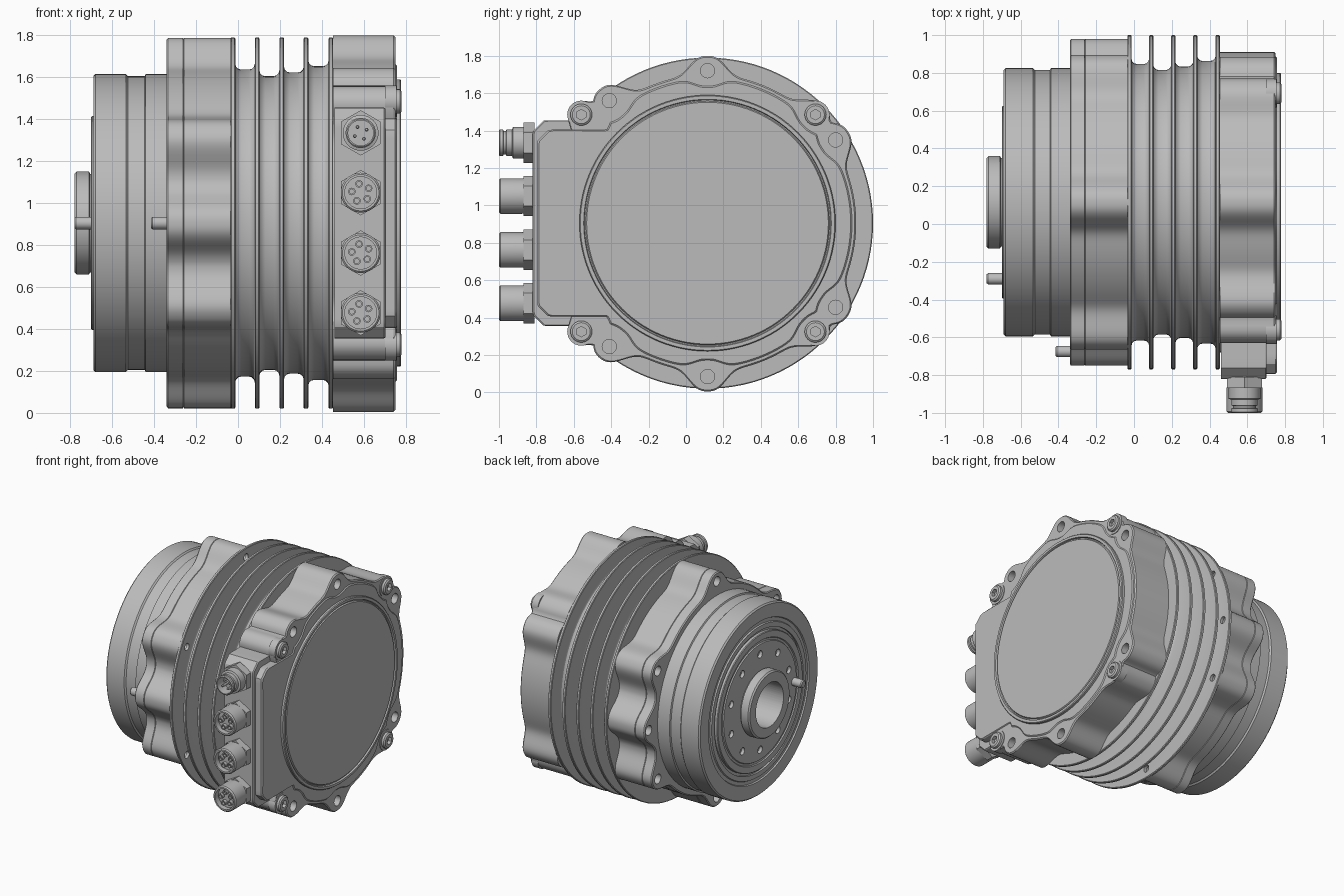
import bpy, bmesh, math
from math import sin, cos, pi, radians
from mathutils import Matrix, Vector

CY, CZ = 0.115, 0.905      # the main axis runs along x through this point

if "Cube" in bpy.data.objects:
    bpy.data.objects.remove(bpy.data.objects["Cube"], do_unlink=True)

metal = bpy.data.materials.new("grey_metal")
metal.use_nodes = True
metal.diffuse_color = (0.5, 0.5, 0.5, 1)
metal.node_tree.nodes["Principled BSDF"].inputs["Base Color"].default_value = (0.5, 0.5, 0.5, 1)
parts = []


def finish(name, bm):
    bmesh.ops.remove_doubles(bm, verts=bm.verts, dist=1e-5)
    bmesh.ops.recalc_face_normals(bm, faces=bm.faces)
    mesh = bpy.data.meshes.new(name)
    bm.to_mesh(mesh)
    bm.free()
    mesh.materials.append(metal)
    ob = bpy.data.objects.new(name, mesh)
    bpy.context.collection.objects.link(ob)
    parts.append(ob)
    return ob


def skin(bm, rings, capped=False):
    """Join successive rings of points with quads."""
    loops = [[bm.verts.new(p) for p in ring] for ring in rings]
    n = len(loops[0])
    for a, b in zip(loops, loops[1:]):
        for i in range(n):
            j = (i + 1) % n
            bm.faces.new((a[i], a[j], b[j], b[i]))
    if capped:
        bm.faces.new(loops[0])
        bm.faces.new(loops[-1])


def on_axis(x, r, t):
    return (x, CY + r * cos(t), CZ + r * sin(t))


def lathe(name, profile, n=112):
    """Turn (x, radius) points about the main axis."""
    bm = bmesh.new()
    skin(bm, [[on_axis(x, r, 2 * pi * i / n) for i in range(n)] for x, r in profile])
    bmesh.ops.dissolve_degenerate(bm, dist=1e-5, edges=bm.edges)
    return finish(name, bm)


def prism(name, radius, layers, n=360):
    """Stack (x, inset) layers of a polar outline."""
    bm = bmesh.new()
    ts = [2 * pi * i / n for i in range(n)]
    skin(bm, [[on_axis(x, radius(t) - inset, t) for t in ts] for x, inset in layers], True)
    return finish(name, bm)


def turned(name, spots, profile, axis, n=24):
    """Small turned solids: (distance, radius) profile along an axis at each spot."""
    bm = bmesh.new()
    rot = Vector((0, 0, 1)).rotation_difference(Vector(axis)).to_matrix()
    for s in spots:
        skin(bm, [[Vector(s) + rot @ Vector((r * cos(2 * pi * i / n), r * sin(2 * pi * i / n), d))
                   for i in range(n)] for d, r in profile], True)
    return finish(name, bm)


def cut(ob, spots, radius, depth, axis, n=24):
    """Drill holes into a part."""
    tool = turned("cutter", spots, [(0, radius), (depth, radius)], axis, n)
    tool.hide_render = True
    mod = ob.modifiers.new("holes", 'BOOLEAN')
    mod.operation, mod.solver, mod.object = 'DIFFERENCE', 'EXACT', tool
    dg = bpy.context.evaluated_depsgraph_get()
    ob.data = bpy.data.meshes.new_from_object(ob.evaluated_get(dg))
    ob.modifiers.clear()
    parts.remove(tool)
    bpy.data.objects.remove(tool, do_unlink=True)


def bumps(base, lobes, width):
    """Circle with smooth lobes given as (angle, tip radius)."""
    def radius(t):
        grow = [(tip - base) * math.exp(-(abs(math.remainder(t - a, 2 * pi)) / width) ** 2.6)
                for a, tip in lobes]
        return base + (max(grow) if lobes[0][1] > base else min(grow))
    return radius


def with_box(radius, depth, half):
    """Add a square shoulder on the -y side of an outline."""
    def joined(t):
        c, s = -cos(t), abs(sin(t))
        if c <= 0.05:
            return radius(t)
        return max(radius(t), min(depth / c, half / max(s, 1e-6), (depth + half - 0.06) / (c + s)))
    return joined


# --- gearbox end: stepped drum, rotor face and hollow hub
lathe("gearbox_drum", [(-0.03, 0), (-0.03, 0.71), (-0.44, 0.71), (-0.445, 0.7), (-0.525, 0.7),
                       (-0.535, 0.71), (-0.68, 0.71), (-0.69, 0.7), (-0.69, 0.6), (-0.68, 0.595),
                       (-0.68, 0.57), (-0.69, 0.565), (-0.69, 0.53), (-0.675, 0.53), (-0.675, 0)])
rotor = lathe("rotor_face", [(-0.3, 0), (-0.3, 0.51), (-0.695, 0.51), (-0.7, 0.505), (-0.7, 0.46),
                             (-0.692, 0.455), (-0.692, 0.44), (-0.7, 0.435), (-0.7, 0)])
cut(rotor, [on_axis(-0.72, 0.36, radians(18 + 36 * k)) for k in range(10)], 0.027, 0.12, (1, 0, 0))
hub = lathe("output_hub", [(-0.69, 0), (-0.69, 0.235), (-0.705, 0.235), (-0.71, 0.245), (-0.77, 0.245),
                           (-0.78, 0.235), (-0.78, 0)])
for ob in (hub, rotor, bpy.data.objects["gearbox_drum"]):
    cut(ob, [(-0.9, CY, CZ)], 0.165, 0.85, (1, 0, 0), 64)
turned("locating_pins", [on_axis(-0.78, 0.405, pi), on_axis(-0.415, 0.79, pi)],
       [(0, 0.024), (0.008, 0.03), (0.1, 0.03)], (1, 0, 0))

# --- scalloped mounting flange with bolt holes
lobe_angles = [radians(a) for a in (90, 30, 0, -30, -90, 150, 180, 210)]
flange = prism("mounting_flange",
               bumps(0.755, [(a, 0.865 if abs(sin(a)) < 0.1 else 0.883) for a in lobe_angles], 0.15),
               [(-0.34, 0.008), (-0.333, 0), (-0.263, 0), (-0.26, 0.005), (-0.257, 0), (-0.03, 0)])
bolt_spots = [on_axis(-0.36, 0.815, a) for a in lobe_angles if abs(a - pi) > 0.1]
cut(flange, bolt_spots, 0.036, 0.4, (1, 0, 0))

# --- finned motor casing with filleted fin roots
profile = [(-0.035, 0)]
fin_x = [-0.035, 0.08, 0.197, 0.313, 0.432]
roots = [0.732, 0.7, 0.718, 0.748]
for k, x in enumerate(fin_x):
    end = x + 0.022
    profile += [(x, 0.88), (x + 0.004, 0.885), (end - 0.004, 0.885), (end, 0.88)]
    if k < len(roots):
        r, f, nxt = roots[k], 0.028, fin_x[k + 1]
        arc = [(f * (1 - cos(a)), f * (1 - sin(a))) for a in (0, pi / 6, pi / 3, pi / 2)]
        profile += [(end + dx, r + dr) for dx, dr in arc]
        profile += [(nxt - dx, r + dr) for dx, dr in reversed(arc)]
profile += [(0.454, 0)]
casing = lathe("finned_casing", profile)
cut(casing, bolt_spots, 0.026, 0.37, (1, 0, 0))

# --- rear housing: lobed ring plus square connector block
hole_yz = [(0, 0.815), (0, -0.82), (-0.525, 0.655), (-0.525, -0.66), (0.685, 0.445), (0.685, -0.45)]
screw_yz = [(sy, sz) for sy in (-0.675, 0.577) for sz in (0.58, -0.58)]
lobes = [(math.atan2(z, y), math.hypot(y, z) + 0.08) for y, z in hole_yz]
lobes += [(math.atan2(z, y), math.hypot(y, z) + 0.065) for y, z in screw_yz]
ring = bumps(0.795, lobes, 0.135)
housing = prism("rear_housing", ring, [(0.454, 0), (0.742, 0), (0.75, 0.008)])
cut(housing, [(0.8, CY + y, CZ + z) for y, z in hole_yz], 0.038, 0.16, (-1, 0, 0))
prism("connector_block", with_box(lambda t: 0.7, 0.935, 0.55), [(0.46, 0), (0.695, 0), (0.702, 0.008)])

# --- lid that dips round the bolt holes, with the round cover
dips = [(math.atan2(z, y), 0.735) for y, z in hole_yz + screw_yz]
lid_shape = with_box(bumps(0.775, dips, 0.12), 0.91, 0.5)
prism("rear_lid", lid_shape, [(0.69, 0), (0.748, 0), (0.757, 0.01)])
lathe("round_cover", [(0.7, 0), (0.7, 0.685), (0.772, 0.685), (0.778, 0.68), (0.778, 0.662),
                      (0.766, 0.658), (0.766, 0.652), (0.776, 0.646), (0.776, 0)])

# --- lid screws with washers and sockets
spots = [(0.7, CY + y, CZ + z) for y, z in screw_yz]
turned("screw_washers", spots, [(0, 0.075), (0.055, 0.075)], (1, 0, 0), 32)
heads = turned("screw_heads", spots, [(0, 0.058), (0.072, 0.058), (0.08, 0.048)], (1, 0, 0))
cut(heads, [(0.8, y, z) for _, y, z in spots], 0.028, 0.045, (-1, 0, 0), 6)

# --- four cable connectors on the front of the block
FRONT = (0, -1, 0)
CX = 0.585
heights = (1.335, 1.05, 0.762, 0.477)
seats = [(CX, -0.81, z) for z in heights]


def hexes(name, centres, radius, thick):
    bm = bmesh.new()
    for x, y, z in centres:
        skin(bm, [[(x + radius * sin(k * pi / 3), y - d, z + radius * cos(k * pi / 3))
                   for k in range(6)] for d in (0, thick)], True)
    return finish(name, bm)


hexes("connector_nuts", seats, 0.108, 0.058)
sleeves = turned("socket_sleeves", seats[1:], [(0, 0.09), (0.07, 0.095), (0.182, 0.095), (0.19, 0.087)],
                 FRONT, 40)
cut(sleeves, [(CX, -1.01, z) for z in heights[1:]], 0.076, 0.05, (0, 1, 0), 40)
plug = turned("plug_sleeve", seats[:1], [(0, 0.085), (0.115, 0.085), (0.12, 0.07), (0.15, 0.07), (0.153, 0.062),
                                         (0.165, 0.062), (0.168, 0.072), (0.184, 0.072), (0.19, 0.066)],
              FRONT, 40)
cut(plug, [(CX, -1.01, heights[0])], 0.06, 0.09, (0, 1, 0), 40)


def pin_ring(z, r, count):
    return [(CX + r * cos(2 * pi * k / count + 0.5), -0.9, z + r * sin(2 * pi * k / count + 0.5))
            for k in range(count)]


turned("plug_pins", pin_ring(heights[0], 0.032, 4), [(0, 0.009), (0.08, 0.009), (0.085, 0.005)], FRONT, 12)
contacts = [p for z in heights[1:] for p in pin_ring(z, 0.043, 5)]
tubes = turned("socket_contacts", contacts, [(0, 0.018), (0.085, 0.018)], FRONT, 16)
cut(tubes, [(x, -1.0, z) for x, _, z in contacts], 0.011, 0.04, (0, 1, 0), 12)

# --- smooth shading with sharp edges kept
bpy.ops.object.select_all(action='DESELECT')
for ob in parts:
    ob.select_set(True)
bpy.context.view_layer.objects.active = parts[0]
bpy.ops.object.shade_smooth_by_angle(angle=radians(30))
